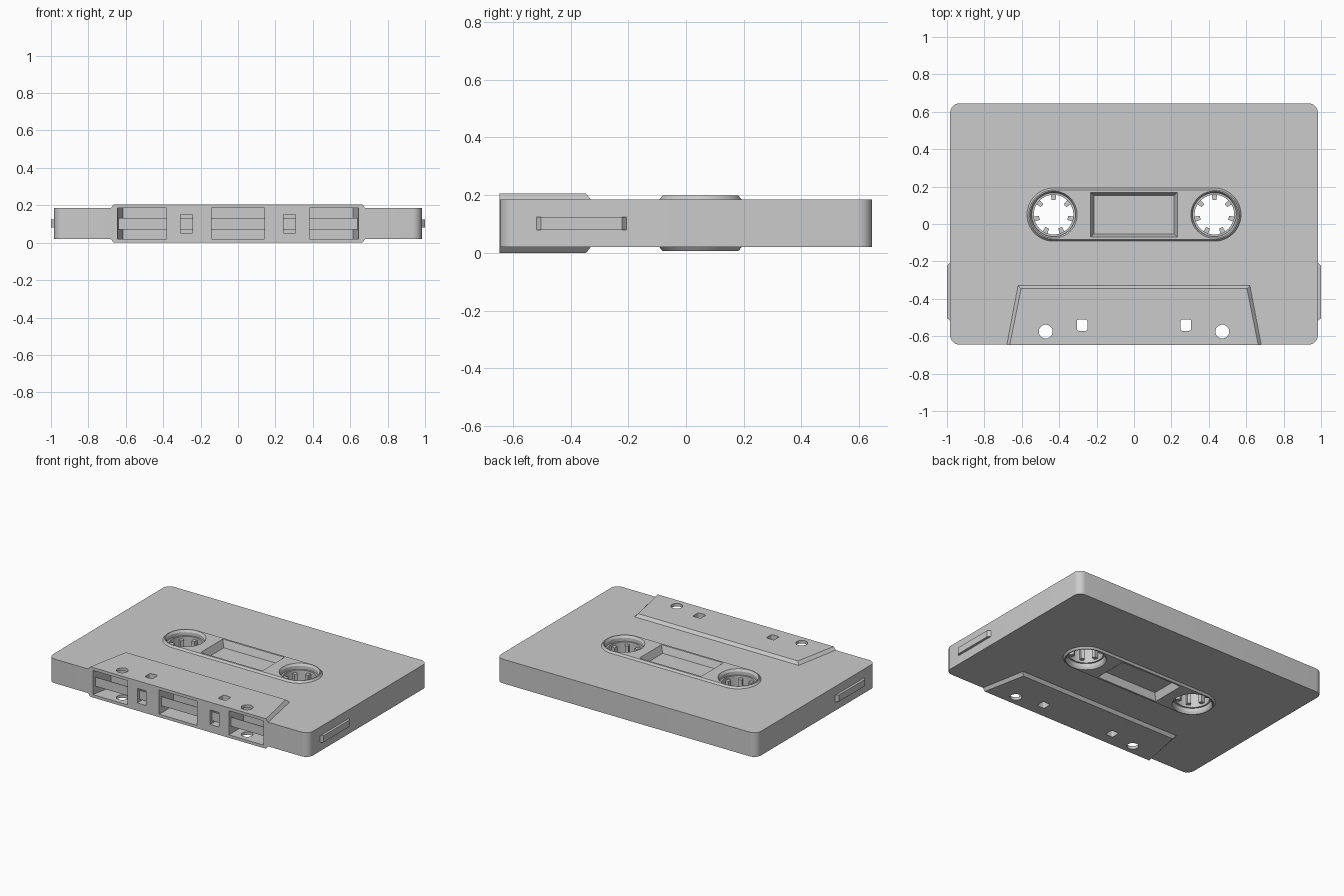
import bpy, bmesh
from math import sin, cos, pi

if "Cube" in bpy.data.objects:
    bpy.data.objects.remove(bpy.data.objects["Cube"])


def loft(name, sections):
    """Solid from stacked outlines: [(points, z), ...]."""
    bm = bmesh.new()
    rings = [[bm.verts.new((x, y, z)) for x, y in pts] for pts, z in sections]
    bm.faces.new(rings[0][::-1])
    bm.faces.new(rings[-1])
    for a, b in zip(rings, rings[1:]):
        for i in range(len(a)):
            j = (i + 1) % len(a)
            bm.faces.new((a[i], a[j], b[j], b[i]))
    bmesh.ops.recalc_face_normals(bm, faces=bm.faces)
    me = bpy.data.meshes.new(name)
    bm.to_mesh(me)
    bm.free()
    ob = bpy.data.objects.new(name, me)
    bpy.context.collection.objects.link(ob)
    return ob


def rect(x0, x1, y0, y1):
    return [(x0, y0), (x1, y0), (x1, y1), (x0, y1)]


def box(name, x0, x1, y0, y1, z0, z1):
    return loft(name, [(rect(x0, x1, y0, y1), z0), (rect(x0, x1, y0, y1), z1)])


def round_rect(cx, cy, hx, hy, r, n=8):
    pts = []
    for k, (sx, sy) in enumerate([(1, 1), (-1, 1), (-1, -1), (1, -1)]):
        for i in range(n + 1):
            a = (k + i / n) * pi / 2
            pts.append((cx + sx * (hx - r) + r * cos(a), cy + sy * (hy - r) + r * sin(a)))
    return pts


def circle(cx, cy, r, n=48):
    return [(cx + r * cos(2 * pi * i / n), cy + r * sin(2 * pi * i / n)) for i in range(n)]


def combine(target, tool, op='DIFFERENCE'):
    mod = target.modifiers.new(op, 'BOOLEAN')
    mod.operation, mod.solver, mod.object = op, 'EXACT', tool
    bpy.context.view_layer.objects.active = target
    bpy.ops.object.modifier_apply(modifier=mod.name)
    bpy.data.objects.remove(tool)


def smooth(ob):
    bpy.ops.object.select_all(action='DESELECT')
    ob.select_set(True)
    bpy.context.view_layer.objects.active = ob
    bpy.ops.object.shade_smooth_by_angle(angle=0.5)


HX, HY, MID = 0.43, 0.05, 0.1025

# Shell with rounded corners
shell = loft("cassette_shell", [(round_rect(0, 0, 0.983, 0.645, 0.05), z) for z in (0.02, 0.185)])


# Thick head section: trapezoid with chamfered edges
def trapezoid(d):
    return [(-0.68 + d, -0.646), (0.68 - d, -0.646), (0.62 - d, -0.33 - d), (-0.62 + d, -0.33 - d)]


combine(shell, loft("head", [(trapezoid(0.016), 0), (trapezoid(0), 0.02),
                             (trapezoid(0), 0.185), (trapezoid(0.016), 0.205)]), 'UNION')


# Raised stadium plate around hubs and window
def stadium(r):
    return round_rect(0, HY, HX + r, r, r - 0.0005, 16)


combine(shell, loft("plate", [(stadium(0.132), 0.007), (stadium(0.142), 0.02),
                              (stadium(0.142), 0.185), (stadium(0.132), 0.198)]), 'UNION')

# Window recess on both faces
for top, floor in ((0.21, 0.15), (-0.005, 0.055)):
    combine(shell, loft("window_cut", [(rect(-0.238, 0.238, -0.073, 0.173), top),
                                       (rect(-0.214, 0.214, -0.053, 0.153), floor)]))

# Front openings: centre, then mirrored small and large ones
combine(shell, box("centre_cut", -0.143, 0.143, -0.7, -0.49, 0.02, 0.185))
for s in (-1, 1):
    combine(shell, box("small_cut", s * 0.275 - 0.033, s * 0.275 + 0.033, -0.7, -0.49, 0.053, 0.152))
    side = [(s * 0.383, -0.7), (s * 0.656, -0.7), (s * 0.615, -0.49), (s * 0.383, -0.49)]
    combine(shell, loft("large_cut", [(side, 0.02), (side, 0.185)]))
    # Round and square guide holes
    for pts in (circle(s * 0.472, -0.575, 0.037, 32), round_rect(s * 0.277, -0.541, 0.029, 0.03, 0.01, 4)):
        combine(shell, loft("guide_cut", [(pts, -0.1), (pts, 0.3)]))
    # Hub hole with flared rims
    combine(shell, loft("hub_cut", [(circle(s * HX, HY, r), z) for r, z in
                                    ((0.126, -0.01), (0.126, 0.007), (0.117, 0.022),
                                     (0.117, 0.183), (0.126, 0.198), (0.126, 0.22))]))
smooth(shell)

# Tape strip across the front openings
box("tape", -0.64, 0.64, -0.624, -0.62, 0.07, 0.132)

for s, label in ((-1, "left"), (1, "right")):
    # Toothed hub ring
    hub = loft(label + "_hub", [(circle(s * HX, HY, 0.12), z) for z in (0.045, 0.16)])
    combine(hub, loft("bore", [(circle(s * HX, HY, 0.106), z) for z in (0, 0.25)]))
    smooth(hub)
    for i in range(7):
        a = pi / 2 + i * 2 * pi / 7
        pts = [(s * HX + r * cos(a) - t * sin(a), HY + r * sin(a) + t * cos(a))
               for r, t in ((0.078, -0.011), (0.112, -0.014), (0.112, 0.014), (0.078, 0.011))]
        loft(f"{label}_hub_tooth_{i + 1}", [(pts, 0.06), (pts, 0.145)])
    # Side grip tab with sloped ends
    tab = [(s * 0.97, -0.53), (s * 1.0, -0.503), (s * 1.0, -0.222), (s * 0.97, -0.195)]
    loft(label + "_side_tab", [(tab, 0.08), (tab, 0.125)])
